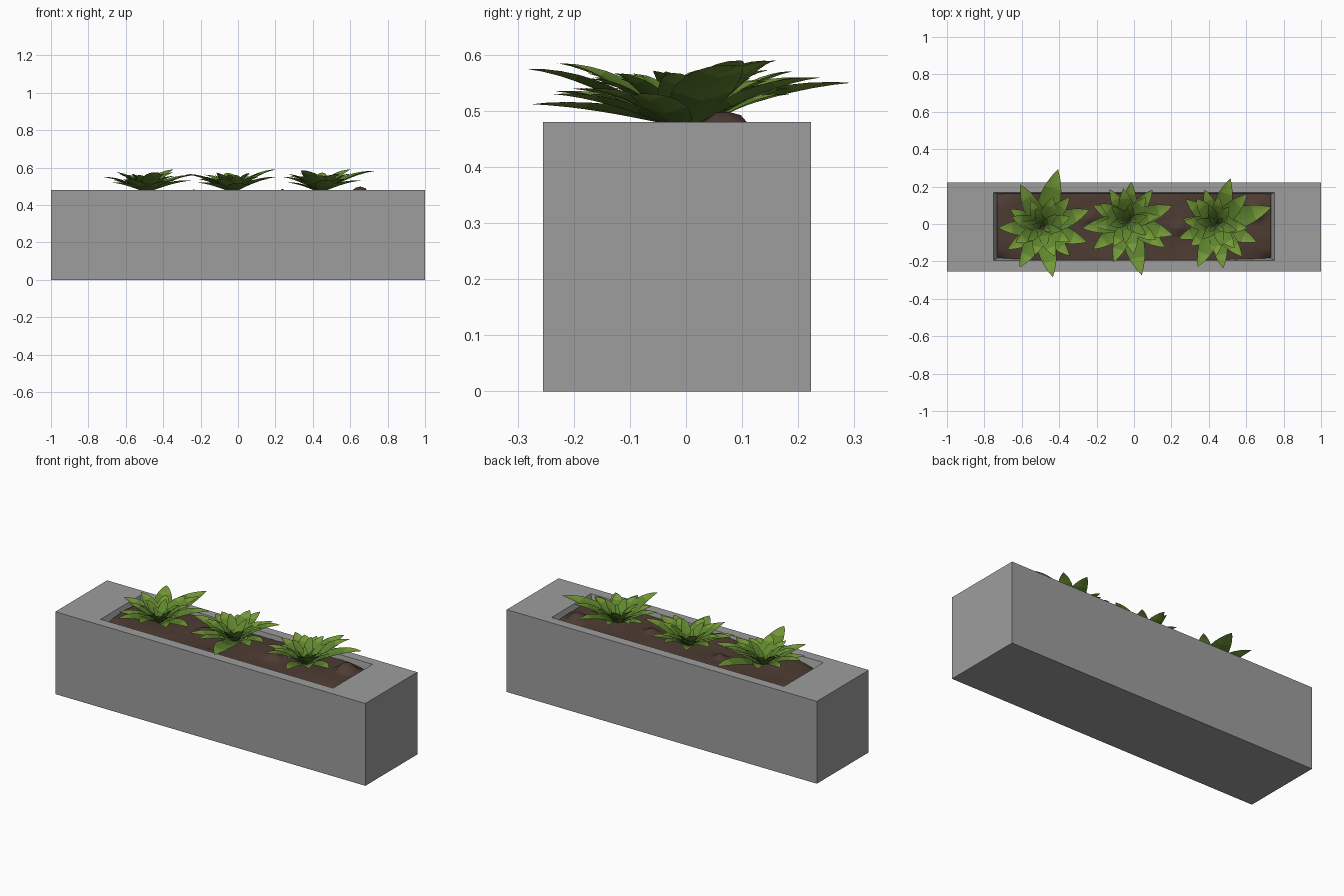
import bpy, bmesh, math, random
from mathutils import Vector

if "Cube" in bpy.data.objects:
    bpy.data.objects.remove(bpy.data.objects["Cube"])

random.seed(4)


def material(name, rgb):
    m = bpy.data.materials.new(name)
    m.diffuse_color = (*rgb, 1)
    m.use_nodes = True
    m.node_tree.nodes["Principled BSDF"].inputs["Base Color"].default_value = m.diffuse_color
    return m


CONCRETE = material("concrete grey", (0.34, 0.34, 0.34))
SOIL = material("soil brown", (0.075, 0.045, 0.033))
DARK = material("deep green", (0.075, 0.155, 0.022))
MID = material("leaf green", (0.115, 0.235, 0.027))
LIGHT = material("tip green", (0.18, 0.32, 0.04))


def finish(bm, name, mats, smooth=False):
    me = bpy.data.meshes.new(name)
    bm.to_mesh(me)
    bm.free()
    for m in mats:
        me.materials.append(m)
    for p in me.polygons:
        p.use_smooth = smooth
    ob = bpy.data.objects.new(name, me)
    bpy.context.collection.objects.link(ob)
    return ob


# Planter box: rectangular rings joined from the bottom, over the rim, into the trough
bm = bmesh.new()
rings = []
for x, y0, y1, z in [(1, -0.255, 0.223, 0), (1, -0.255, 0.223, 0.48),
                     (0.75, -0.195, 0.168, 0.48), (0.735, -0.185, 0.162, 0.44),
                     (0.72, -0.175, 0.155, 0.38)]:
    rings.append([bm.verts.new(c) for c in
                  [(-x, y0, z), (x, y0, z), (x, y1, z), (-x, y1, z)]])
for a, b in zip(rings, rings[1:]):
    for i in range(4):
        j = (i + 1) % 4
        bm.faces.new((a[i], a[j], b[j], b[i]))
bm.faces.new(rings[0][::-1])
bm.faces.new(rings[-1])
finish(bm, "planter_box", [CONCRETE])

# Soil: gently uneven grid, sinking at the corners, with a few lumps
LUMPS = [(0.65, 0.07, 0.045, 0.04), (-0.24, 0.03, 0.03, 0.025), (0.24, -0.02, 0.03, 0.025)]
bm = bmesh.new()
bmesh.ops.create_grid(bm, x_segments=56, y_segments=16, size=1)
for v in bm.verts:
    u, w = v.co.x, v.co.y
    x, y = u * 0.733, -0.0125 + w * 0.176
    z = 0.458 + 0.006 * math.sin(9 * x + 5 * y) * math.cos(17 * y - 4 * x)
    z += random.uniform(-0.002, 0.002) - 0.045 * (abs(u) ** 12) * (abs(w) ** 6)
    for lx, ly, r, h in LUMPS:
        d = math.hypot(x - lx, y - ly) / r
        z += h * math.exp(-d ** 4)
    v.co = (x, y, z)
finish(bm, "soil", [SOIL], True)


# One leaf: creased, pointed blade that rises and arches outward
def leaf(bm, centre, angle, length, tip_z, ring, width=0.165):
    a = math.radians(angle)
    out = Vector((math.cos(a), math.sin(a), 0))
    side = Vector((-math.sin(a), math.cos(a), 0))
    base_z, rows, n = 0.468, [], 9
    for i in range(n + 1):
        t = i / n
        half = length * width * (0.35 * (1 - t) ** 2 + math.sin(math.pi * t ** 0.85) ** 0.85
                                 if t < 1 else 0)
        z = base_z + (tip_z - base_z) * math.sin(t * math.pi / 2 * 0.85) / math.sin(math.pi / 2 * 0.85)
        p = Vector((centre[0], centre[1], z)) + out * (0.008 + (length - 0.008) * t)
        if i == n:
            rows.append([bm.verts.new(p)])
            break
        lift = Vector((0, 0, half * 0.28))
        rows.append([bm.verts.new(p - side * half + lift), bm.verts.new(p),
                     bm.verts.new(p + side * half + lift)])
    for i in range(n):
        r, s = rows[i], rows[i + 1]
        for k in range(2):
            vs = (r[k], s[0], r[k + 1]) if len(s) == 1 else (r[k], s[k], s[k + 1], r[k + 1])
            f = bm.faces.new(vs)
            f.normal_update()
            if f.normal.z < 0:
                f.normal_flip()
            f.material_index = 0 if i < 3 else (2 if i >= 6 and ring == 0 else 1)


# Outer leaves of each rosette: angle, length, tip height
PLANTS = [
    ("left_succulent", (-0.49, -0.02),
     [(75, .325, .55), (117, .26, .56), (150, .2, .53), (180, .235, .55), (212, .22, .52),
      (240, .245, .535), (282, .27, .575), (314, .21, .53), (342, .25, .53), (21, .27, .56),
      (48, .22, .59)]),
    ("middle_succulent", (-0.03, 0.012),
     [(86, .215, .56), (120, .2, .53), (155, .21, .54), (188, .25, .565), (218, .24, .52),
      (250, .23, .54), (284, .295, .512), (325, .24, .54), (343, .25, .55), (20, .25, .59),
      (53, .215, .55)]),
    ("right_succulent", (0.44, -0.005),
     [(73, .26, .56), (108, .2, .54), (140, .215, .555), (170, .18, .52), (200, .215, .55),
      (246, .245, .585), (279, .235, .53), (309, .22, .54), (337, .235, .53), (18, .31, .582),
      (45, .235, .59)]),
]
for k, (name, centre, outer) in enumerate(PLANTS):
    bm = bmesh.new()
    for ang, length, tip in outer:
        leaf(bm, centre, ang, length, tip, 0)
    # shorter, steeper inner rings
    for ring, (count, length, tip) in enumerate([(8, .165, .562), (6, .11, .56), (4, .055, .54)], 1):
        for i in range(count):
            leaf(bm, centre, 360 * i / count + 23 * ring + 31 * k + random.uniform(-7, 7),
                 length * random.uniform(0.9, 1.1), tip + random.uniform(-.012, .015),
                 0 if ring == 1 else ring, 0.2)
    finish(bm, name, [DARK, MID, LIGHT], True)
